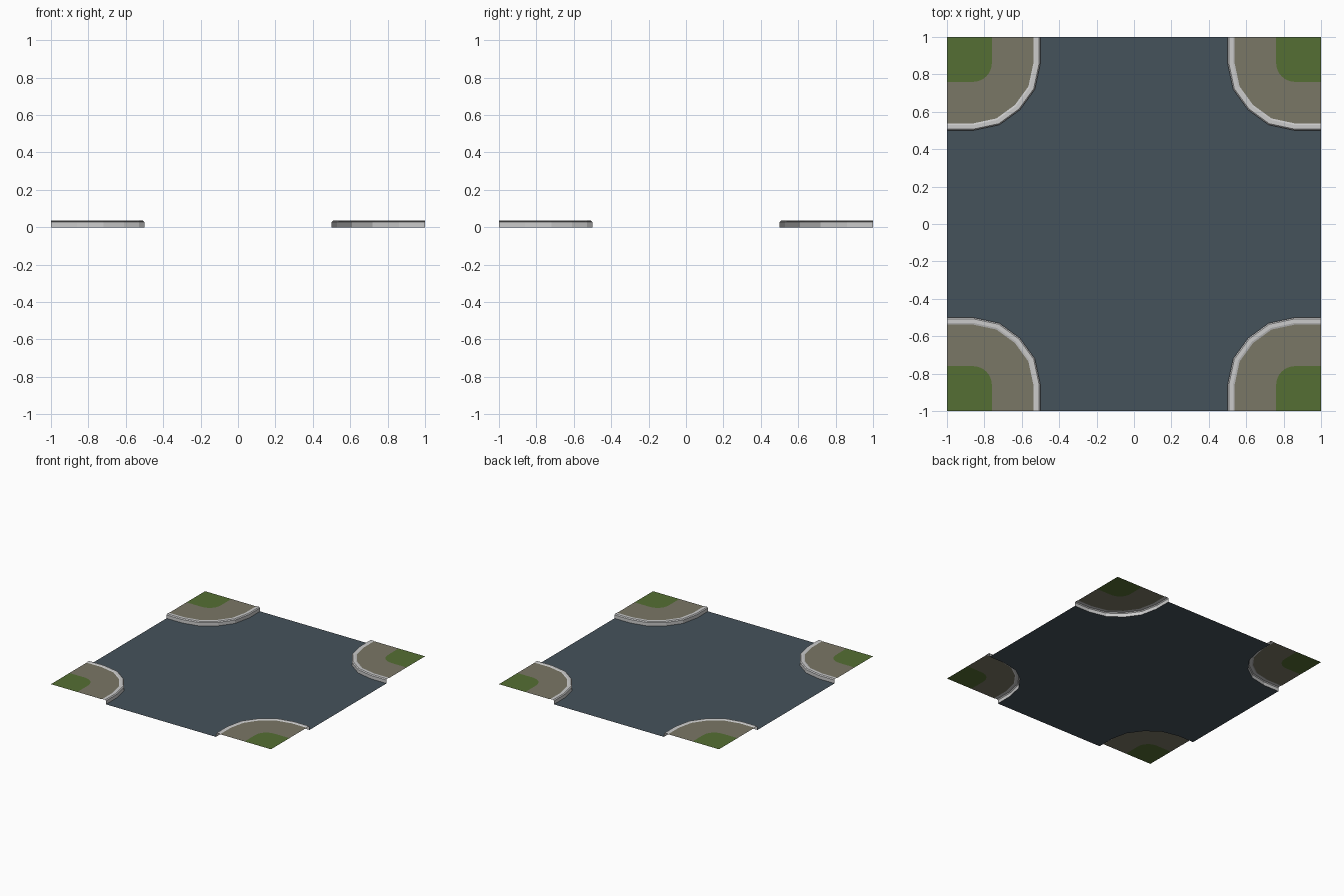
import bpy, bmesh
from math import pi, sin, cos
from mathutils import Vector, Matrix

if "Cube" in bpy.data.objects:
    bpy.data.objects.remove(bpy.data.objects["Cube"])


def material(name, rgb):
    m = bpy.data.materials.new(name)
    m.diffuse_color = (*rgb, 1)
    m.use_nodes = True
    m.node_tree.nodes["Principled BSDF"].inputs["Base Color"].default_value = m.diffuse_color
    return m


def make(name, faces, mat=None):
    bm = bmesh.new()
    for pts in faces:
        bm.faces.new([bm.verts.new(p) for p in pts])
    bmesh.ops.remove_doubles(bm, verts=bm.verts, dist=1e-5)
    me = bpy.data.meshes.new(name)
    bm.to_mesh(me)
    bm.free()
    ob = bpy.data.objects.new(name, me)
    bpy.context.collection.objects.link(ob)
    if mat:
        me.materials.append(mat)
    return ob


asphalt = material("asphalt", (0.06, 0.085, 0.105))
paving = material("paving", (0.195, 0.184, 0.133))
turf = material("turf", (0.09, 0.156, 0.033))

# Faceted kerb line around the +x +y corner, counted towards the y edge
KERB = [Vector(p) for p in ((1, .5), (.86, .5), (.72, .53), (.61, .61),
                            (.53, .72), (.5, .86), (.5, 1))]
# Kerb cross-section: inset from road edge, height
PROFILE = [(0, 0), (0, .028), (.007, .035), (.028, .035), (.037, .032)]
WALK_Z = PROFILE[-1][1]


def inset(d, z):
    """Kerb line moved towards the corner by d, with mitred joints."""
    out = []
    for i, p in enumerate(KERB):
        a = (p - KERB[i - 1]).normalized() if i else Vector((-1, 0))
        b = (KERB[i + 1] - p).normalized() if i < len(KERB) - 1 else Vector((0, 1))
        na, nb = Vector((a.y, -a.x)), Vector((b.y, -b.x))
        q = p - (na + nb) * (-d) / (1 + na.dot(nb))
        out.append(Vector((q.x, q.y, z)))
    return out


# Ends of the kerb stay on the tile border, so all joints mitre inwards
rings = [inset(d, z) for d, z in PROFILE]
kerb_faces = [(r[i], r[i + 1], s[i + 1], s[i])
              for r, s in zip(rings, rings[1:]) for i in range(len(KERB) - 1)]

# Rounded lawn edge
lawn_edge = [Vector((1, .76, WALK_Z))]
for i in range(7):
    t = -pi / 2 - i * pi / 12
    lawn_edge.append(Vector((.86 + .1 * cos(t), .86 + .1 * sin(t), WALK_Z)))
lawn_edge.append(Vector((.76, 1, WALK_Z)))
lawn_face = [Vector((1, 1, WALK_Z))] + lawn_edge[::-1]
walk_face = rings[-1] + lawn_edge[::-1]

road = []
for k in range(4):
    rot = Matrix.Rotation(k * pi / 2, 4, 'Z')
    turn = lambda pts: [rot @ p for p in pts]
    make(f"kerb_{k}", [turn(f) for f in kerb_faces])
    make(f"pavement_{k}", [turn(walk_face)], paving)
    lawn = make(f"lawn_{k}", [turn(lawn_face[::-1])], turf)
    lawn.data.flip_normals() if lawn.data.polygons[0].normal.z < 0 else None
    road += turn(rings[0])

# Road surface fills the cross between the four kerbs
make("road", [road], asphalt)
for ob in bpy.context.collection.objects:
    if not ob.name.startswith("kerb") and ob.data.polygons[0].normal.z < 0:
        ob.data.flip_normals()
